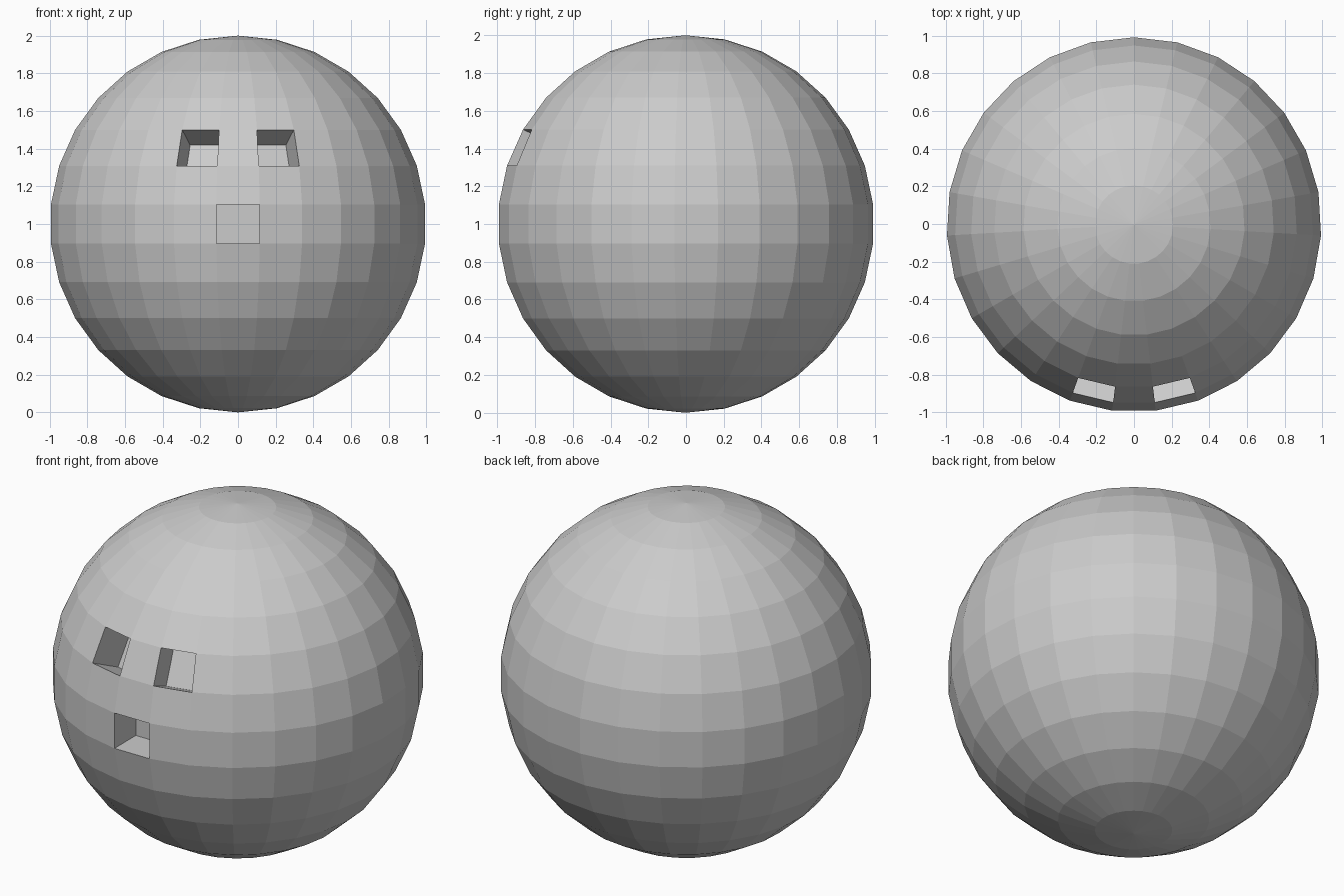
import bpy, bmesh
from math import atan2, pi, sin, cos, radians
from mathutils import Matrix, Vector

if "Cube" in bpy.data.objects:
    bpy.data.objects.remove(bpy.data.objects["Cube"])

SEGMENTS, RINGS, DEPTH = 27, 15, 0.2

# Low-poly ball, turned so a column of faces is centred on the front (-y)
bm = bmesh.new()
bmesh.ops.create_uvsphere(bm, u_segments=SEGMENTS, v_segments=RINGS, radius=1)
rim = next(v.co for v in bm.verts if v.co.xy.length > 0.1)
turn = Matrix.Rotation(pi / 2 - atan2(rim.y, rim.x), 4, 'Z')
bmesh.ops.transform(bm, matrix=turn, verts=bm.verts)


def face_at(azimuth, elevation):
    """Face nearest a direction; azimuth 0 is the front."""
    a, e = radians(azimuth), radians(elevation)
    d = Vector((sin(a) * cos(e), -cos(a) * cos(e), sin(e)))
    return max(bm.faces, key=lambda f: f.calc_center_median().normalized().dot(d))


# Two eyes and a central nose, each a face pushed straight in
step = 360 / SEGMENTS
sockets = [face_at(-step, 24), face_at(step, 24), face_at(0, 0)]
pushed = bmesh.ops.extrude_discrete_faces(bm, faces=sockets)["faces"]
for f in pushed:
    f.normal_update()
    n = f.normal.copy()
    if n.dot(f.calc_center_median()) < 0:
        n.negate()
    bmesh.ops.translate(bm, vec=-n * DEPTH, verts=f.verts)
bmesh.ops.recalc_face_normals(bm, faces=bm.faces)

# Stand on the ground, centred
ys = [v.co.y for v in bm.verts]
bmesh.ops.translate(bm, vec=(0, -(max(ys) + min(ys)) / 2, 1), verts=bm.verts)

mesh = bpy.data.meshes.new("ball_head")
bm.to_mesh(mesh)
bm.free()
bpy.context.collection.objects.link(bpy.data.objects.new("ball_head", mesh))
